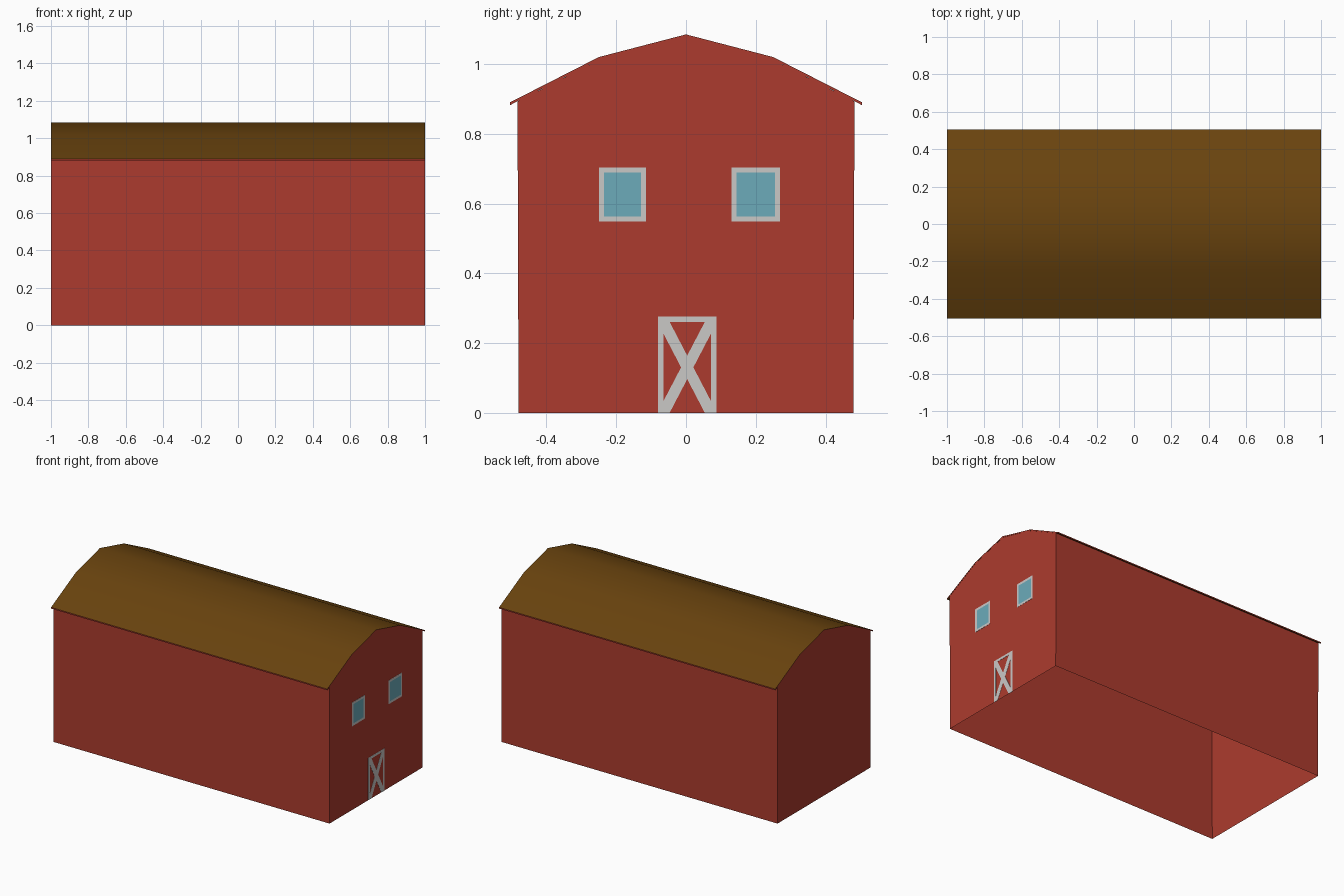
import bpy, bmesh, math

if "Cube" in bpy.data.objects:
    bpy.data.objects.remove(bpy.data.objects["Cube"])


def srgb(r, g, b):
    f = lambda c: c / 12.92 if c <= 0.04045 else ((c + 0.055) / 1.055) ** 2.4
    return (f(r / 255), f(g / 255), f(b / 255), 1)


def material(name, *rgb):
    m = bpy.data.materials.new(name)
    m.diffuse_color = srgb(*rgb)
    m.use_nodes = True
    m.node_tree.nodes["Principled BSDF"].inputs["Base Color"].default_value = m.diffuse_color
    return m


RED = material("barn_red", 172, 59, 46)
BROWN = material("roof_brown", 105, 67, 14)
WHITE = material("trim_white", 202, 200, 198)
BLUE = material("glass_blue", 108, 171, 186)


def make(name, bm, *mats):
    bmesh.ops.recalc_face_normals(bm, faces=bm.faces)
    me = bpy.data.meshes.new(name)
    bm.to_mesh(me)
    bm.free()
    ob = bpy.data.objects.new(name, me)
    bpy.context.collection.objects.link(ob)
    for m in mats:
        me.materials.append(m)
    return ob


def prism(bm, pts, x0, x1):
    """Extrude a (y, z) outline along x."""
    a = [bm.verts.new((x0, y, z)) for y, z in pts]
    b = [bm.verts.new((x1, y, z)) for y, z in pts]
    bm.faces.new(a)
    bm.faces.new(b)
    n = len(pts)
    for i in range(n):
        j = (i + 1) % n
        bm.faces.new((a[i], a[j], b[j], b[i]))


def rect(y0, y1, z0, z1):
    return [(y0, z0), (y1, z0), (y1, z1), (y0, z1)]


WALL = 0.999   # x of the gable walls
T = 0.008      # roof thickness
top = [(-0.505, 0.890), (-0.25, 1.02), (0, 1.085), (0.25, 1.02), (0.505, 0.890)]
under = [(y, z - T) for y, z in top]

# Walls: open-bottomed shell that meets the underside of the roof
bm = bmesh.new()
prism(bm, [(-0.48, 0), (-0.483, 0.893)] + under[1:4] + [(0.483, 0.893), (0.48, 0)], -WALL, WALL)
bmesh.ops.recalc_face_normals(bm, faces=bm.faces)
drop = [f for f in bm.faces if abs(f.normal.x) < 0.5
        and (f.normal.z < -0.5 or f.normal.z > 0.5)]
bmesh.ops.delete(bm, geom=drop, context='FACES')
make("walls", bm, RED)

# Roof: thin curved sheet, brown faces with red edges
bm = bmesh.new()
prism(bm, top + under[::-1], -1, 1)
roof = make("roof", bm, BROWN, RED)
for p in roof.data.polygons:
    p.material_index = 0 if abs(p.normal.z) > 0.5 else 1
bpy.context.view_layer.objects.active = roof
roof.select_set(True)
bpy.ops.object.shade_smooth_by_angle(angle=math.radians(40))

# Windows: glass plate with four trim bars
F, B = 1.0, 0.9985   # front and back of the painted plates
for side, y0, y1 in (("left", -0.25, -0.115), ("right", 0.13, 0.27)):
    z0, z1, w = 0.548, 0.703, 0.0145
    bm = bmesh.new()
    prism(bm, rect(y0 + w, y1 - w, z0 + w, z1 - w), B, F)
    make(side + "_window_glass", bm, BLUE)
    bm = bmesh.new()
    for r in (rect(y0, y0 + w, z0, z1), rect(y1 - w, y1, z0, z1),
              rect(y0 + w, y1 - w, z0, z0 + w), rect(y0 + w, y1 - w, z1 - w, z1)):
        prism(bm, r, B, F)
    make(side + "_window_frame", bm, WHITE)

# Door: frame on three sides and a crossed brace
y0, y1, z1, w = -0.08, 0.087, 0.277, 0.016
bm = bmesh.new()
prism(bm, rect(y0, y0 + w, 0, z1), B, F)
prism(bm, rect(y1 - w, y1, 0, z1), B, F)
prism(bm, rect(y0 + w, y1 - w, z1 - w, z1), B, F)
make("door_frame", bm, WHITE)
bm = bmesh.new()
l, r, t, a, b = y0 + w, y1 - w, z1 - w, 0.017, 0.035
brace = [(l, 0), (l + a, 0), (r, t - b), (r, t), (r - a, t), (l, b)]
prism(bm, brace, B, F)
prism(bm, [(l + r - y, z) for y, z in brace], B, F)
make("door_brace", bm, WHITE)
